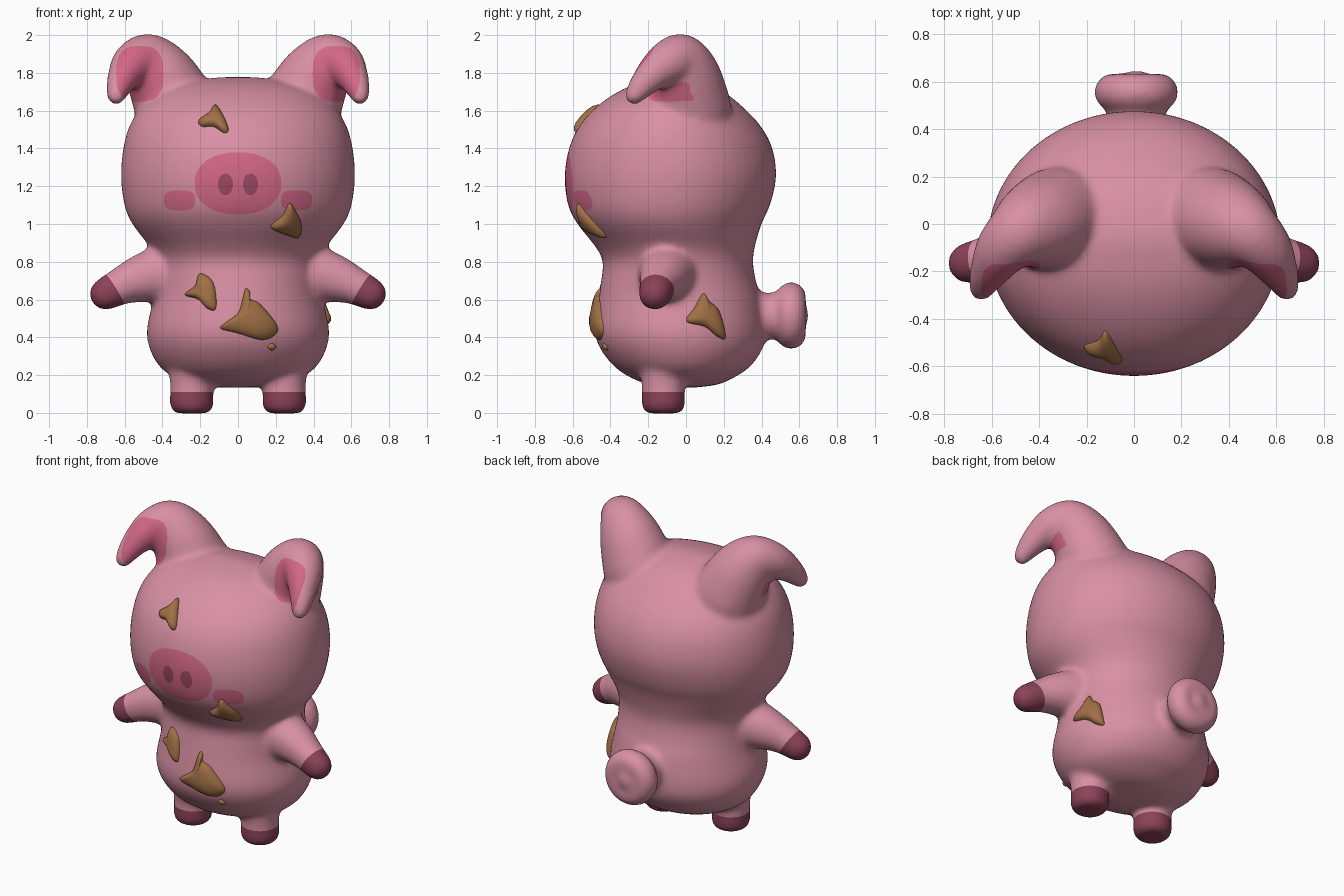
import bpy, bmesh, math
from mathutils import Vector, Matrix
from mathutils.bvhtree import BVHTree

if "Cube" in bpy.data.objects:
    bpy.data.objects.remove(bpy.data.objects["Cube"])


def material(name, rgb):
    m = bpy.data.materials.new(name)
    m.use_nodes = True
    m.diffuse_color = (*rgb, 1)
    m.node_tree.nodes["Principled BSDF"].inputs["Base Color"].default_value = (*rgb, 1)
    return m


SKIN, HOOF, BLUSH, NOSTRIL = range(4)
body_mats = [material("skin pink", (.69, .28, .37)),
             material("hoof maroon", (.26, .055, .10)),
             material("blush pink", (.65, .135, .24)),
             material("nostril maroon", (.33, .065, .12))]
mud_mat = material("mud brown", (.35, .16, .06))


def spline(points, steps, closed=False):
    """Smooth path through points of any dimension."""
    p = [Vector(q) for q in points]
    n = len(p)
    get = (lambda i: p[i % n]) if closed else (lambda i: p[max(0, min(n - 1, i))])
    out = []
    for i in range(n if closed else n - 1):
        a, b, c, d = (get(i + k) for k in (-1, 0, 1, 2))
        for s in range(steps):
            t = s / steps
            out.append(b + (c - a) * (t / 2) + (a * 2 - b * 5 + c * 4 - d) * (t * t / 2)
                       + (b * 3 - a - c * 3 + d) * (t ** 3 / 2))
    return out if closed else out + [p[-1]]


def loft(bm, rings, x=0, sides=48):
    """Stack of ellipses given as height, half width, front y, back y."""
    loops = []
    for z, hx, yf, yb in spline(rings, 4):
        loops.append([bm.verts.new((x + hx * math.cos(a), (yf + yb) / 2 + (yb - yf) / 2 * math.sin(a), z))
                      for a in (math.tau * i / sides for i in range(sides))])
    for lo, hi in zip(loops, loops[1:]):
        for i in range(sides):
            j = (i + 1) % sides
            bm.faces.new((lo[i], lo[j], hi[j], hi[i]))
    bm.faces.new(loops[0][::-1])
    bm.faces.new(loops[-1])


def limb(bm, points, side=1, steps=5):
    """Rounded limb along x, y, z, radius points."""
    for x, y, z, r in spline(points, steps):
        bmesh.ops.create_icosphere(bm, subdivisions=3, radius=r,
                                   matrix=Matrix.Translation((x * side, y, z)))


bm = bmesh.new()
# torso and head
loft(bm, [(.135, .1, -.1, .06), (.15, .22, -.2, .17), (.19, .34, -.3, .26), (.25, .42, -.385, .345),
          (.35, .472, -.46, .41), (.45, .482, -.485, .42), (.6, .45, -.465, .4),
          (.7, .44, -.45, .37), (.8, .44, -.44, .355), (.88, .47, -.48, .365),
          (1, .56, -.575, .4), (1.1, .602, -.625, .445), (1.25, .62, -.643, .478),
          (1.4, .608, -.62, .458), (1.52, .575, -.565, .395), (1.62, .51, -.475, .3),
          (1.7, .41, -.36, .2), (1.75, .28, -.24, .09), (1.778, .1, -.1, -.03)])
for side in (1, -1):
    # leg
    loft(bm, [(-.003, .08, -.2, -.04), (.015, .108, -.228, -.012), (.06, .118, -.238, -.002),
              (.11, .114, -.234, -.006), (.2, .118, -.24, 0), (.3, .13, -.25, .01)], x=.245 * side)
    # arm
    limb(bm, [(.4, -.1, .735, .155), (.5, -.12, .715, .13), (.6, -.145, .68, .104), (.7, -.165, .63, .088)], side)
    # floppy ear
    limb(bm, [(.33, .02, 1.62, .22), (.4, 0, 1.765, .19), (.475, -.03, 1.867, .142),
              (.55, -.1, 1.85, .118), (.6, -.18, 1.79, .09), (.632, -.24, 1.725, .068),
              (.645, -.275, 1.68, .052)], side)
# curled tail
limb(bm, [(.01, .36, .51, .13), (.01, .53, .515, .12)])
limb(bm, [(.01 + .1 * math.cos(a), .557, .515 + .1 * math.sin(a), .08)
          for a in (math.tau * i / 16 for i in range(17))], steps=2)

mesh = bpy.data.meshes.new("pig_body")
bm.to_mesh(mesh)
bm.free()
pig = bpy.data.objects.new("pig_body", mesh)
bpy.context.collection.objects.link(pig)

# fuse all parts into one soft skin
fuse = pig.modifiers.new("fuse", "REMESH")
fuse.mode = "VOXEL"
fuse.voxel_size = .015
soften = pig.modifiers.new("soften", "SMOOTH")
soften.factor = .5
soften.iterations = 22
graph = bpy.context.evaluated_depsgraph_get()
skin = bpy.data.meshes.new_from_object(pig.evaluated_get(graph))
pig.modifiers.clear()
pig.data = skin
skin.name = "pig_body"
skin.materials.clear()
for m in body_mats:
    skin.materials.append(m)

bm = bmesh.new()
bm.from_mesh(skin)
bm.normal_update()
surface = BVHTree.FromBMesh(bm)


def cut(faces, co, no):
    geom = set(faces)
    for f in faces:
        geom.update(f.verts)
        geom.update(f.edges)
    bmesh.ops.bisect_plane(bm, geom=list(geom), dist=1e-5, plane_co=co, plane_no=no)
    bm.normal_update()


def paint(cx, cz, rx, rz, index, power=2, segments=24):
    """Cut a rounded outline into the front-facing skin and colour its inside."""
    outline = []
    for i in range(segments):
        c, s = math.cos(math.tau * i / segments), math.sin(math.tau * i / segments)
        outline.append(Vector((cx + rx * math.copysign(abs(c) ** (2 / power), c), 0,
                               cz + rz * math.copysign(abs(s) ** (2 / power), s))))
    planes = []
    for a, b in zip(outline, outline[1:] + outline[:1]):
        d = b - a
        no = Vector((d.z, 0, -d.x)).normalized()
        mid, reach = (a + b) / 2, d.length / 2 + .03
        near = []
        for f in bm.faces:
            if f.normal.y < .1:
                p = f.calc_center_median()
                if abs(p.x - mid.x) < reach and abs(p.z - mid.z) < reach:
                    near.append(f)
        cut(near, mid, no)
        planes.append((mid, no))
    for f in bm.faces:
        p = f.calc_center_median()
        if f.normal.y < .1 and abs(p.x - cx) < rx and abs(p.z - cz) < rz:
            if all((p - co).dot(no) < 1e-4 for co, no in planes):
                f.material_index = index


# hooves on the legs and arms
for co, no, inside in [((0, 0, .11), (0, 0, -1), lambda p: p.z < .16)] + [
        ((.65 * s, -.16, .65), (.85 * s, -.1, -.52), lambda p, s=s: p.x * s > .53 and p.z < .9)
        for s in (1, -1)]:
    co, no = Vector(co), Vector(no)
    cut([f for f in bm.faces if inside(f.calc_center_median())], co, no)
    for f in bm.faces:
        p = f.calc_center_median()
        if inside(p) and (p - co).dot(no) > 0:
            f.material_index = HOOF

# ear linings, cheeks, snout and nostrils
for s in (1, -1):
    paint(.52 * s, 1.795, .125, .148, BLUSH, power=2.8)
    paint(.31 * s, 1.125, .083, .053, BLUSH, power=3)
paint(0, 1.215, .23, .165, BLUSH, power=2.2, segments=32)
for s in (1, -1):
    paint(.066 * s, 1.21, .04, .058, NOSTRIL, segments=16)

for f in bm.faces:
    f.smooth = True
bm.to_mesh(skin)
bm.free()


def mud(name, outline, height=.042, from_side=False):
    """Domed splat laid on the skin, outlined across the view axis."""
    edge = spline(outline, 5, closed=True)
    centre = sum(edge, Vector((0, 0))) / len(edge)
    b = bmesh.new()

    def place(q, t):
        if from_side:
            start, ray = Vector((2, q.x, q.y)), Vector((-1, 0, 0))
        else:
            start, ray = Vector((q.x, -2, q.y)), Vector((0, 1, 0))
        hit, normal = surface.ray_cast(start, ray)[:2]
        return b.verts.new(hit + normal * (height * math.sqrt(1 - t ** 3) - .008))

    hub, last = place(centre, 0), None
    n = len(edge)
    for t in (.25, .5, .7, .84, .93, .98, 1):
        ring = [place(centre.lerp(q, t), t) for q in edge]
        for i in range(n):
            j = (i + 1) % n
            b.faces.new((last[i], ring[i], ring[j], last[j]) if last else (hub, ring[i], ring[j]))
        last = ring
    bmesh.ops.recalc_face_normals(b, faces=b.faces)
    out = Vector((1, 0, 0)) if from_side else Vector((0, -1, 0))
    if sum((f.normal.dot(out) for f in b.faces)) < 0:
        bmesh.ops.reverse_faces(b, faces=b.faces)
    for f in b.faces:
        f.smooth = True
    me = bpy.data.meshes.new(name)
    b.to_mesh(me)
    b.free()
    me.materials.append(mud_mat)
    bpy.context.collection.objects.link(bpy.data.objects.new(name, me))


# mud splats
mud("forehead_mud", [(-.12, 1.63), (-.15, 1.59), (-.21, 1.545), (-.19, 1.515), (-.13, 1.515),
                     (-.07, 1.48), (-.05, 1.505), (-.08, 1.58)])
mud("chin_mud", [(.27, 1.11), (.3, 1.08), (.335, 1), (.32, .93), (.25, .945), (.17, .985), (.235, 1.045)])
mud("chest_mud", [(-.2, .74), (-.13, .69), (-.115, .555), (-.16, .55), (-.21, .6),
                  (-.28, .625), (-.225, .675)])
mud("belly_mud", [(.04, .66), (.062, .645), (.065, .605), (.12, .575), (.21, .46), (.19, .405),
                  (.12, .385), (0, .42), (-.095, .445), (-.07, .475), (0, .53), (.025, .61)])
mud("side_mud", [(.09, .635), (.12, .595), (.175, .54), (.21, .4), (.17, .4), (.1, .455),
                 (0, .485), (.045, .56)], from_side=True)
mud("mud_drop", [(.155, .35), (.18, .37), (.203, .352), (.18, .33)], height=.024)
